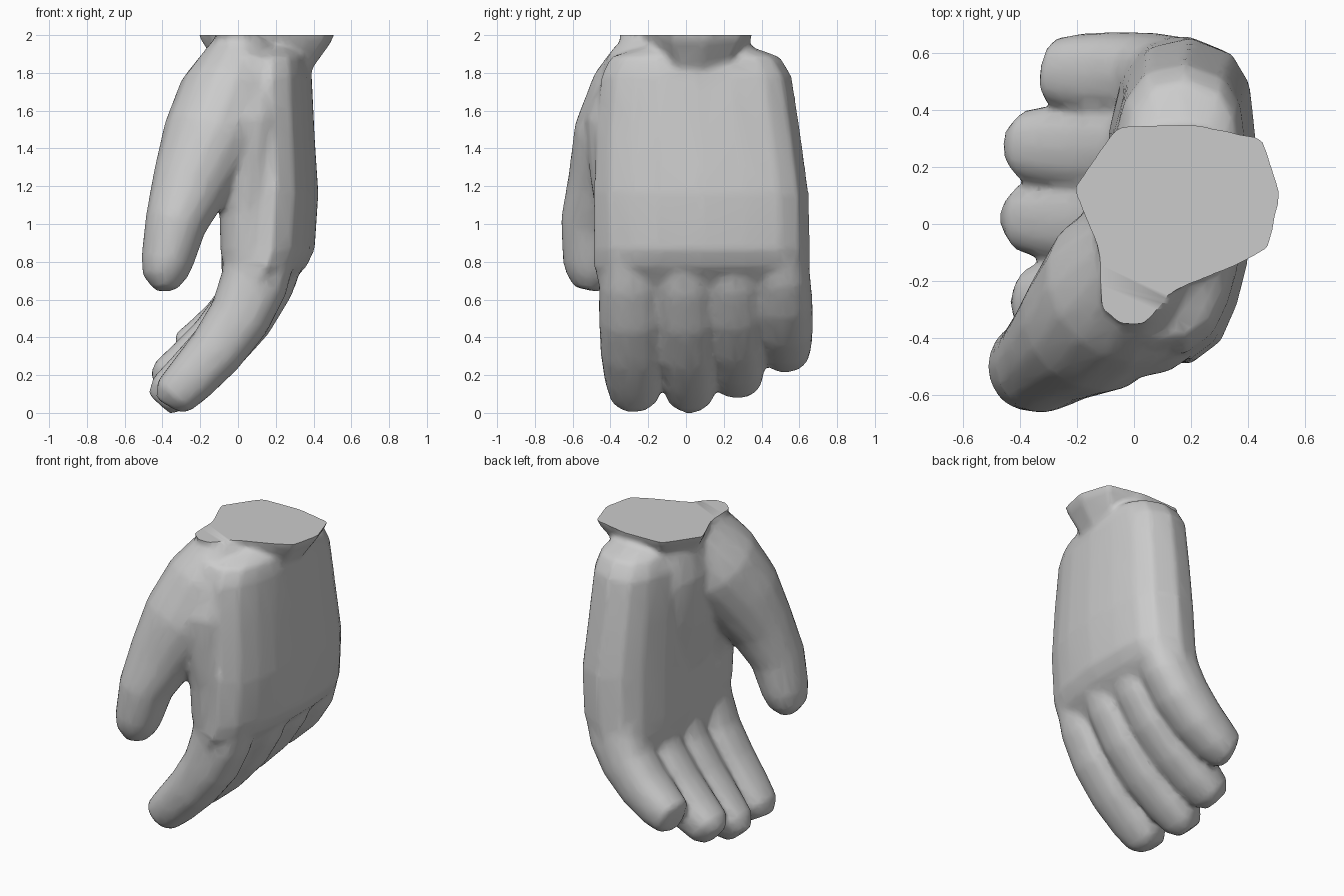
import bpy, bmesh, math
from mathutils import Vector

cube = bpy.data.objects.get("Cube")
if cube:
    bpy.data.objects.remove(cube)

skin = bpy.data.materials.new("plain grey")
skin.use_nodes = True
GREY = (0.6, 0.6, 0.6, 1)
skin.diffuse_color = GREY
skin.node_tree.nodes["Principled BSDF"].inputs["Base Color"].default_value = GREY

bm = bmesh.new()


def bridge(rings):
    """Skin a list of equal point rings into a closed tube."""
    loops = [[bm.verts.new(p) for p in ring] for ring in rings]
    n = len(loops[0])
    for a, b in zip(loops, loops[1:]):
        for i in range(n):
            j = (i + 1) % n
            bm.faces.new((a[i], a[j], b[j], b[i]))
    bm.faces.new(loops[0][::-1])
    bm.faces.new(loops[-1])


def limb(path, square=2.0, sides=16):
    """Loft along (x, y, z, half width, half depth) stations."""
    rings = []
    pts = [Vector(s[:3]) for s in path]
    for k, (x, y, z, w, d) in enumerate(path):
        t = (pts[min(k + 1, len(pts) - 1)] - pts[max(k - 1, 0)]).normalized()
        u = Vector((0, 1, 0))
        u = (u - t * u.dot(t)).normalized()
        v = t.cross(u)
        ring = []
        for i in range(sides):
            a = 2 * math.pi * i / sides
            c, s = math.cos(a), math.sin(a)
            e = 2 / square
            ring.append(pts[k] + u * w * math.copysign(abs(c) ** e, c)
                        + v * d * math.copysign(abs(s) ** e, s))
        rings.append(ring)
    bridge(rings)


# Palm: one outline, bevelled on the thumb side, stretched between bounds per height
PALM = [(.55, 0), (.76, .07), (.87, .18), (.94, .3), (1, .5), (1, .7), (.96, .86), (.84, .95),
        (.55, 1), (.26, .97), (.1, .87), (0, .7), (.05, .45), (.02, .2), (.2, .04)]
palm_rings = []
for z, x0, x1, y0, y1 in ((1.97, 0, .32, -.25, .36), (1.92, -.05, .37, -.4, .5),
                          (1.82, -.08, .39, -.45, .56), (1.5, -.08, .405, -.48, .61),
                          (1.2, -.08, .425, -.49, .65), (.9, -.09, .405, -.49, .66),
                          (.81, -.09, .36, -.49, .66), (.73, -.08, .28, -.47, .65),
                          (.62, -.07, .19, -.44, .62)):
    palm_rings.append([(x0 + (x1 - x0) * u, y0 + (y1 - y0) * v, z) for u, v in PALM])
bridge(palm_rings)

# Thumb
limb([(0.04, -0.09, 1.97, 0.22, 0.17), (0.0, -0.14, 1.86, 0.27, 0.21),
      (-0.05, -0.22, 1.7, 0.3, 0.27), (-0.15, -0.35, 1.47, 0.26, 0.26),
      (-0.25, -0.43, 1.25, 0.2, 0.21), (-0.33, -0.49, 1.04, 0.175, 0.165),
      (-0.375, -0.5, 0.84, 0.155, 0.14), (-0.385, -0.51, 0.76, 0.13, 0.12),
      (-0.38, -0.525, 0.69, 0.07, 0.06)])

# Fleshy heel filling the hollow between the thumb and the palm
limb([(0.06, 0.06, 1.96, 0.24, 0.2), (0.03, 0.02, 1.75, 0.3, 0.21),
      (0.03, -0.02, 1.45, 0.3, 0.18), (0.06, -0.04, 1.12, 0.26, 0.14)])

# Web joining the thumb to the first knuckle
limb([(0.07, -0.19, 1.88, 0.23, 0.2), (0.03, -0.27, 1.55, 0.27, 0.25),
      (0.04, -0.3, 1.28, 0.21, 0.19), (0.06, -0.3, 1.1, 0.18, 0.16),
      (0.07, -0.3, 0.9, 0.17, 0.165), (0.09, -0.3, 0.7, 0.14, 0.14)])

# Fingers: one shared curl, each with its own width, spread and reach
CURL = [(0.17, 0.9, 0.95, 0.19), (0.12, 0.72, 1.08, 0.18), (0.03, 0.54, 1.12, 0.165),
        (-0.11, 0.36, 1.1, 0.15), (-0.25, 0.22, 1.0, 0.135),
        (-0.35, 0.13, 0.85, 0.12), (-0.395, 0.075, 0.45, 0.08)]
# base y, tip y, width, base shift in x, tip shift in x, tip shift in z
FINGERS = [(-0.30, -0.265, 0.155, -0.05, 0.03, 0.0),
           (-0.01, 0.03, 0.15, 0.0, -0.02, 0.01),
           (0.25, 0.28, 0.15, 0.0, -0.02, 0.1),
           (0.50, 0.54, 0.14, 0.0, 0.09, 0.27)]
for base_y, tip_y, width, dx0, dx1, dz in FINGERS:
    stations = []
    for k, (x, z, w, d) in enumerate(CURL):
        f = k / (len(CURL) - 1)
        stations.append((x + dx0 + (dx1 - dx0) * f, base_y + (tip_y - base_y) * f,
                         z + dz * f, width * w, d))
    limb(stations, square=2.4)

# Wrist stump: uneven outline flaring up to a flat cut
OUTLINE = [(-.2, .12), (-.1, -.12), (-.11, -.28), (-.04, -.34), (.04, -.34), (.1, -.24),
           (.35, -.14), (.46, -.08), (.5, .1), (.44, .29), (.2, .34), (-.05, .33), (-.09, .28)]
bridge([[(0.14 + (x - 0.14) * s, 0.03 + (y - 0.03) * s, z) for x, y in OUTLINE]
        for z, s in ((1.75, 0.6), (1.87, 0.73), (2.0, 0.99), (2.06, 1.06))])

bmesh.ops.recalc_face_normals(bm, faces=bm.faces)
mesh = bpy.data.meshes.new("hand")
bm.to_mesh(mesh)
bm.free()
hand = bpy.data.objects.new("hand", mesh)
bpy.context.collection.objects.link(hand)

# Fuse the parts into one skin
remesh = hand.modifiers.new("fuse", "REMESH")
remesh.mode = "VOXEL"
remesh.voxel_size = 0.018
soften = hand.modifiers.new("soften", "SMOOTH")
soften.factor = 0.5
soften.iterations = 8
reduce = hand.modifiers.new("reduce", "DECIMATE")
reduce.ratio = 0.15
graph = bpy.context.evaluated_depsgraph_get()
fused = bpy.data.meshes.new_from_object(hand.evaluated_get(graph))
hand.modifiers.clear()

# Rest the fingertips on the ground and cut the wrist flat
bm = bmesh.new()
bm.from_mesh(fused)
floor = min(v.co.z for v in bm.verts)
bmesh.ops.translate(bm, verts=bm.verts, vec=(0, 0, -floor))
cut = bmesh.ops.bisect_plane(bm, geom=bm.verts[:] + bm.edges[:] + bm.faces[:],
                             plane_co=(0, 0, 2), plane_no=(0, 0, 1), clear_outer=True)
rim = [g for g in cut["geom_cut"] if isinstance(g, bmesh.types.BMEdge)]
bmesh.ops.triangle_fill(bm, edges=rim, use_beauty=True, normal=(0, 0, 1))
bm.to_mesh(fused)
bm.free()
hand.data = fused
fused.materials.clear()
fused.materials.append(skin)

bpy.context.view_layer.objects.active = hand
hand.select_set(True)
bpy.ops.object.shade_smooth_by_angle(angle=math.radians(50))
